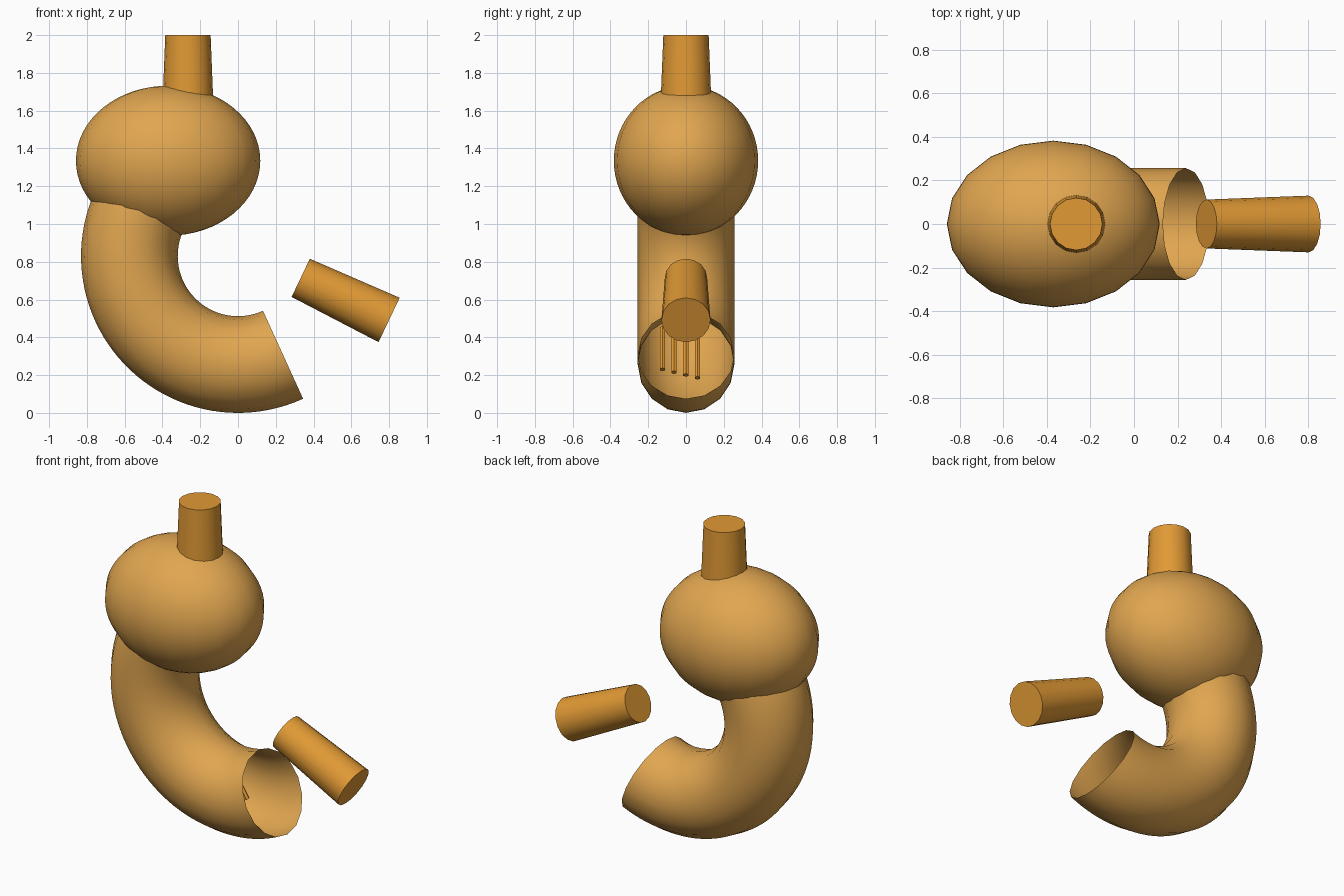
import bpy, bmesh, math
from mathutils import Matrix, Vector

cube = bpy.data.objects.get("Cube")
if cube:
    bpy.data.objects.remove(cube, do_unlink=True)


def material(name, rgb):
    m = bpy.data.materials.new(name)
    m.use_nodes = True
    m.diffuse_color = (*rgb, 1)
    bsdf = next(n for n in m.node_tree.nodes if n.type == 'BSDF_PRINCIPLED')
    bsdf.inputs["Base Color"].default_value = (*rgb, 1)
    return m


TAN = material("warm tan", (0.75, 0.38, 0.08))
ORANGE = material("amber orange", (0.75, 0.32, 0.035))


def finish(name, bm, mat):
    """Turn a bmesh into a smooth object with sharp rims."""
    bmesh.ops.recalc_face_normals(bm, faces=bm.faces)
    mesh = bpy.data.meshes.new(name)
    bm.to_mesh(mesh)
    bm.free()
    mesh.materials.append(mat)
    obj = bpy.data.objects.new(name, mesh)
    bpy.context.collection.objects.link(obj)
    bpy.ops.object.select_all(action='DESELECT')
    obj.select_set(True)
    bpy.context.view_layer.objects.active = obj
    bpy.ops.object.shade_smooth_by_angle(angle=math.radians(35))
    return obj


def rod(name, start, end, r_start, r_end, sides, mat):
    """Capped, tapered cylinder between two points."""
    a, b = Vector(start), Vector(end)
    axis = b - a
    place = Matrix.Translation((a + b) / 2) @ axis.to_track_quat('Z', 'Y').to_matrix().to_4x4()
    bm = bmesh.new()
    bmesh.ops.create_cone(bm, cap_ends=True, segments=sides, radius1=r_start,
                          radius2=r_end, depth=axis.length, matrix=place)
    return finish(name, bm, mat)


# Rounded upper chamber
bm = bmesh.new()
shape = Matrix.Translation((-0.37, 0, 1.335)) @ Matrix.Diagonal((0.488, 0.382, 0.397, 1))
bmesh.ops.create_uvsphere(bm, u_segments=20, v_segments=32, radius=1, matrix=shape)
finish("upper_chamber", bm, TAN)

# Curved open tube: a circle swept around the y axis
bend_center = Vector((0, 0, 0.831))
mouth_angle = math.radians(65.5)
bm = bmesh.new()
place = (Matrix.Translation(bend_center) @ Matrix.Rotation(mouth_angle, 4, 'Y')
         @ Matrix.Translation((0.575, 0, 0)))
bmesh.ops.create_circle(bm, segments=16, radius=0.256, matrix=place)
bmesh.ops.spin(bm, geom=bm.verts[:] + bm.edges[:], cent=bend_center, axis=(0, 1, 0),
               angle=math.radians(148), steps=48)
finish("curved_tube", bm, TAN)

# Inlet on top and detached outlet
rod("inlet_pipe", (-0.265, 0, 1.5), (-0.265, 0, 2), 0.14, 0.12, 16, ORANGE)
rod("outlet_pipe", (0.332, 0, 0.715), (0.8, 0, 0.492), 0.112, 0.13, 16, ORANGE)

# Small strands inside the tube
for i in range(4):
    y, z = -0.125 + 0.062 * i, 0.23 - 0.015 * i
    rod(f"inner_strand_{i + 1}", (-0.12, y, z + 0.22), (0.02, y, z), 0.016, 0.016, 6, ORANGE)
